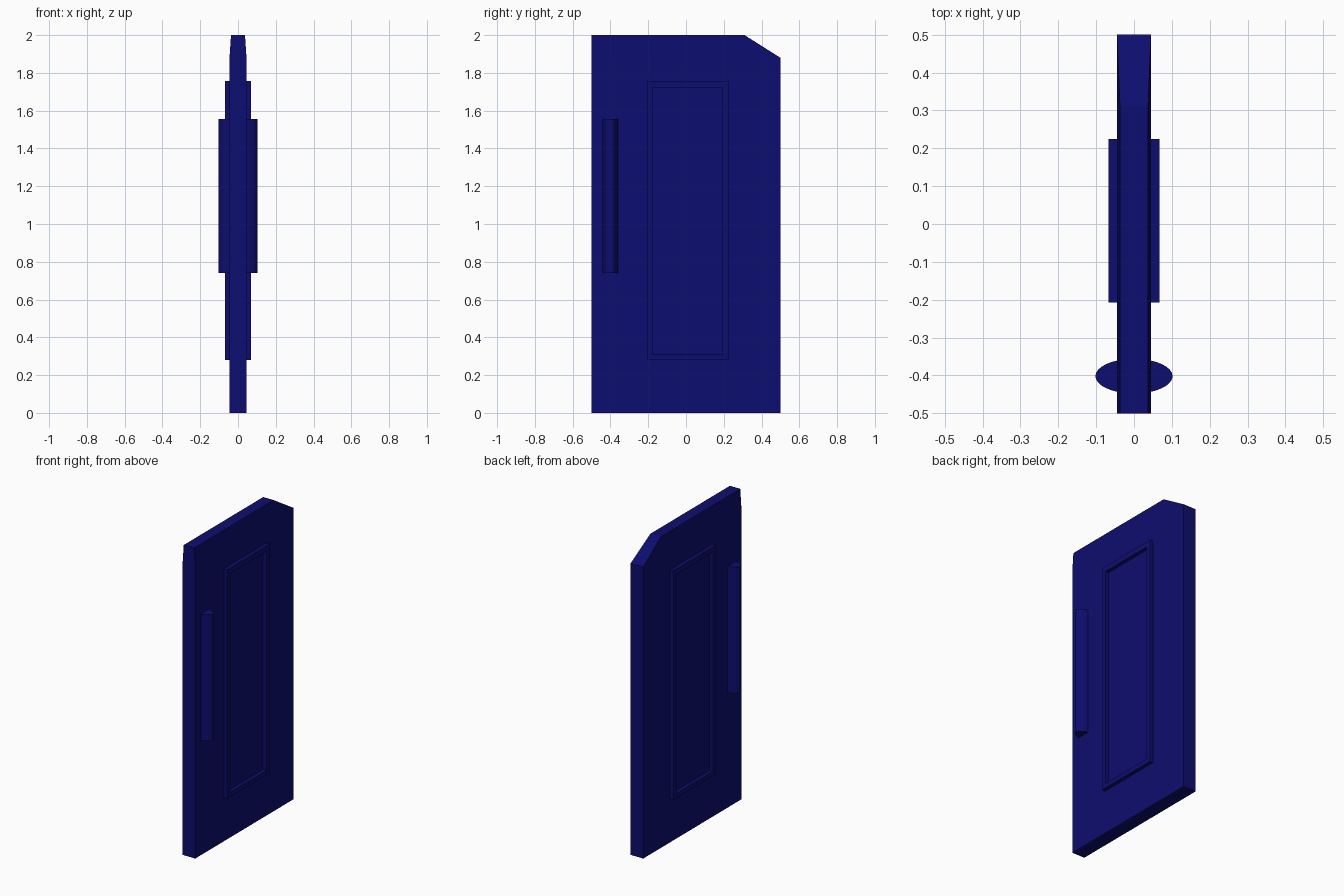
import bpy, bmesh, math

cube = bpy.data.objects.get("Cube")
if cube:
    bpy.data.objects.remove(cube, do_unlink=True)

navy = bpy.data.materials.new("navy_blue")
navy.use_nodes = True
colour = (0.004, 0.004, 0.16, 1)
navy.diffuse_color = colour
navy.node_tree.nodes["Principled BSDF"].inputs["Base Color"].default_value = colour


def finish(name, bm):
    bmesh.ops.recalc_face_normals(bm, faces=bm.faces)
    mesh = bpy.data.meshes.new(name)
    bm.to_mesh(mesh)
    bm.free()
    mesh.materials.append(navy)
    obj = bpy.data.objects.new(name, mesh)
    bpy.context.scene.collection.objects.link(obj)
    return obj


# Door slab: side profile with a clipped rear corner and a tapered top
HALF, TOP_HALF, SHOULDER = 0.045, 0.037, 1.88
profile = [(-0.5, 0), (0.5, 0), (0.5, SHOULDER), (0.31, 2), (-0.5, 2), (-0.5, SHOULDER)]
bm = bmesh.new()
sides = []
for s in (-1, 1):
    ring = [bm.verts.new((s * (TOP_HALF if z == 2 else HALF), y, z)) for y, z in profile]
    bm.faces.new([ring[i] for i in (0, 1, 2, 5)])
    bm.faces.new([ring[i] for i in (5, 2, 3, 4)])
    sides.append(ring)
for i in range(len(profile)):
    j = (i + 1) % len(profile)
    bm.faces.new((sides[0][i], sides[0][j], sides[1][j], sides[1][i]))
finish("door_slab", bm)


# Raised rectangular moulding on each side, open in the middle
def moulding(name, s):
    bm = bmesh.new()
    outer = [(-0.207, 0.28), (0.225, 0.28), (0.225, 1.757), (-0.207, 1.757)]
    inner = [(-0.177, 0.31), (0.193, 0.31), (0.193, 1.722), (-0.177, 1.722)]
    loops = [[bm.verts.new((s * x, y, z)) for y, z in pts]
             for pts, x in ((outer, 0.04), (outer, 0.068), (inner, 0.068), (inner, 0.04))]
    for k in range(4):
        a, b = loops[k], loops[(k + 1) % 4]
        for i in range(4):
            j = (i + 1) % 4
            bm.faces.new((a[i], a[j], b[j], b[i]))
    finish(name, bm)


moulding("left_panel_moulding", 1)
moulding("right_panel_moulding", -1)

# Handle: upright oval bar passing through the slab
bpy.ops.mesh.primitive_cylinder_add(vertices=32, radius=1, depth=1, location=(0, -0.402, 1.148))
handle = bpy.context.object
handle.name = "door_handle"
handle.scale = (0.102, 0.046, 0.815)
bpy.ops.object.transform_apply(location=False, rotation=False, scale=True)
handle.data.materials.append(navy)
bpy.ops.object.shade_smooth_by_angle(angle=math.radians(40))
